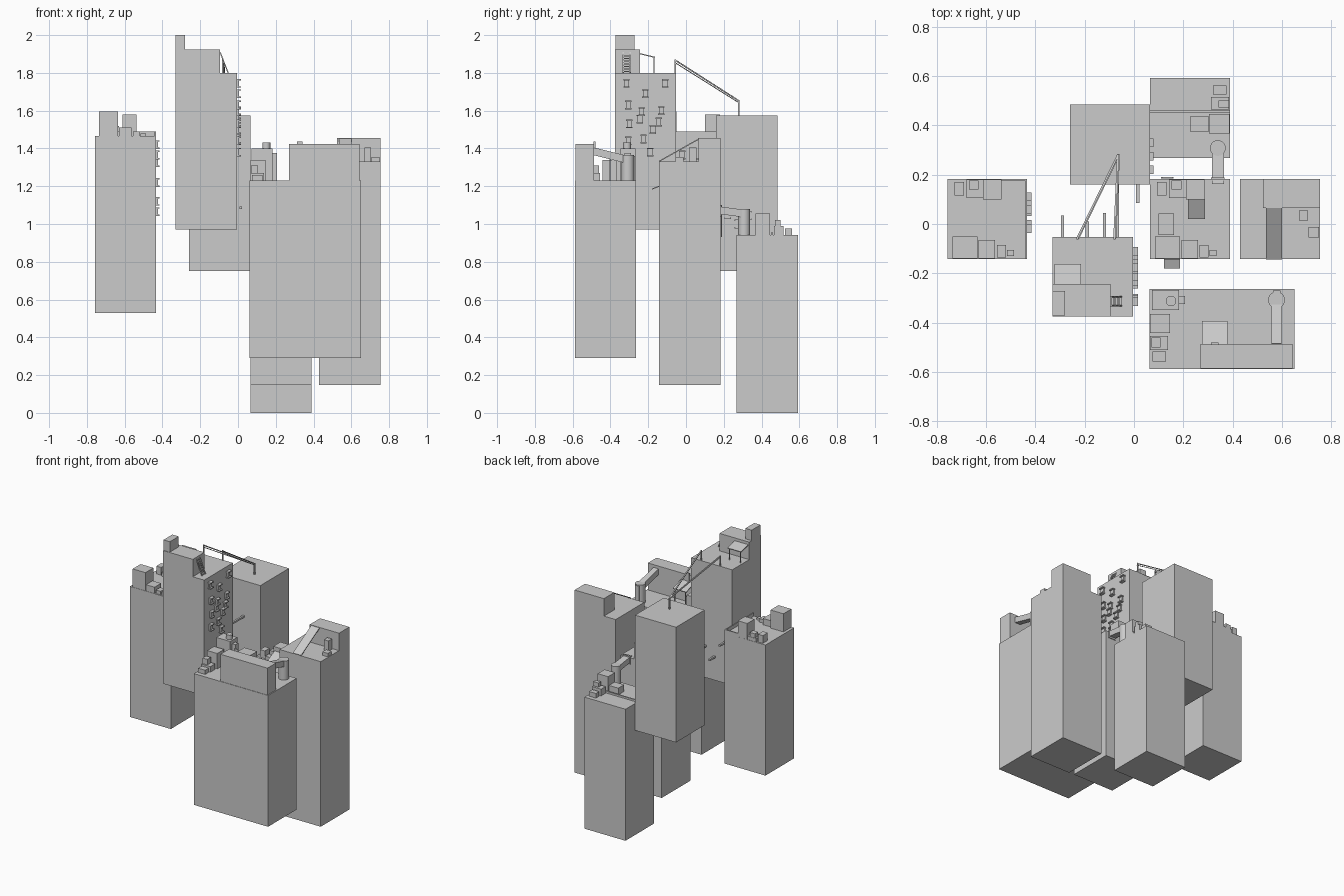
import bpy
from mathutils import Vector


def box(name, x0, x1, y0, y1, z0, z1):
    bpy.ops.mesh.primitive_cube_add(size=1, location=((x0 + x1) / 2, (y0 + y1) / 2, (z0 + z1) / 2))
    o = bpy.context.object
    o.name = name
    o.scale = (x1 - x0, y1 - y0, z1 - z0)
    return o


def cyl(name, x, y, z0, z1, r, sides=20):
    bpy.ops.mesh.primitive_cylinder_add(vertices=sides, radius=r, depth=z1 - z0, location=(x, y, (z0 + z1) / 2))
    o = bpy.context.object
    o.name = name
    bpy.ops.object.shade_smooth_by_angle()
    return o


def beam(name, p, q, w=0.008, h=0.008):
    p, q = Vector(p), Vector(q)
    bpy.ops.mesh.primitive_cube_add(size=1, location=(p + q) / 2)
    o = bpy.context.object
    o.name = name
    o.scale = (w, (q - p).length, h)
    d = (q - p).normalized()
    side = d.cross(Vector((0, 0, 1)))
    if side.length < 1e-4:
        side = Vector((1, 0, 0))
    side.normalize()
    up = side.cross(d)
    m = o.rotation_euler.to_matrix()
    for i in range(3):
        m[i][0], m[i][1], m[i][2] = side[i], d[i], up[i]
    o.rotation_euler = m.to_euler()
    return o


def awning(name, x0, x1, ya, za, yb, zb, floor=None):
    # sloped sheet, with optional posts under its free edge
    xm = (x0 + x1) / 2
    beam(name, (xm, ya, za), (xm, yb, zb), x1 - x0, 0.006)
    if floor is not None:
        for x in (x0 + 0.01, x1 - 0.01):
            box(name + "_post", x - 0.003, x + 0.003, yb - 0.01, yb - 0.004, floor, zb)


def ledge(x, y, z, depth=0.022):
    # window surround: sill, hood and shallow panel
    w = 0.017
    box("window_hood", x, x + depth, y - w, y + w, z + 0.016, z + 0.023)
    box("window_sill", x, x + depth, y - w, y + w, z - 0.023, z - 0.016)
    box("window_panel", x, x + depth * 0.5, y - w * 0.8, y + w * 0.8, z - 0.016, z + 0.016)


# towers
towers = {
    "left_tower": (-0.757, -0.433, -0.142, 0.182, 0.53, 1.465),
    "back_tower": (-0.26, 0.065, 0.16, 0.484, 0.75, 1.575),
    "tall_tower": (-0.33, -0.005, -0.376, -0.052, 0.972, 1.80),
    "low_tower": (0.065, 0.39, 0.268, 0.592, 0, 0.942),
    "middle_tower": (0.065, 0.39, -0.142, 0.182, 0.15, 1.087),
    "right_tower": (0.43, 0.755, -0.142, 0.182, 0.148, 1.33),
    "wide_tower": (0.062, 0.65, -0.588, -0.264, 0.29, 1.23),
}
for n, d in towers.items():
    box(n, *d)

# matching rooftop blocks on left and middle towers
for dx, z in ((0, 1.46), (0.822, 1.082)):
    for x0, x1, y0, y1, h in ((-0.737, -0.635, -0.14, -0.05, 0.135), (-0.63, -0.563, -0.14, -0.065, 0.05),
                              (-0.556, -0.52, -0.135, -0.085, 0.03), (-0.515, -0.487, -0.13, -0.105, 0.02),
                              (-0.728, -0.69, 0.115, 0.17, 0.06), (-0.67, -0.63, 0.14, 0.177, 0.06),
                              (-0.68, -0.612, 0.105, 0.18, 0.03), (-0.612, -0.537, 0.1, 0.181, 0.12)):
        box("roof_block", x0 + dx, x1 + dx, y0, y1, z, z + h)
box("left_parapet_side", -0.441, -0.433, -0.142, 0.182, 1.46, 1.49)
box("left_parapet_back", -0.54, -0.433, 0.174, 0.182, 1.46, 1.49)

# middle tower extras
box("middle_vent", 0.1, 0.162, -0.045, 0.042, 1.08, 1.13)
awning("middle_awning", 0.22, 0.287, 0.1, 1.17, 0.022, 1.13)
awning("front_canopy", 0.122, 0.187, -0.142, 1.20, -0.18, 1.185)
for x in (0.112, 0.158):
    beam("wall_ladder_rail", (x, 0.187, 0.93), (x, 0.187, 1.1), 0.006, 0.006)
for i in range(8):
    z = 0.94 + i * 0.021
    box("wall_ladder_rung", 0.112, 0.158, 0.185, 0.19, z, z + 0.005)

# tall tower rooftop
box("tall_house", -0.33, -0.095, -0.376, -0.244, 1.79, 1.925)
box("tall_top_block", -0.33, -0.28, -0.372, -0.272, 1.92, 2.0)
awning("tall_awning", -0.322, -0.215, -0.245, 1.902, -0.163, 1.882, 1.8)
for y in (-0.332, -0.295):
    beam("roof_ladder_rail", (-0.052, y, 1.80), (-0.095, y, 1.91), 0.006, 0.006)
for i in range(8):
    t = (i + 0.5) / 8
    x, z = -0.052 - 0.043 * t, 1.80 + 0.11 * t
    box("roof_ladder_rung", x - 0.003, x + 0.003, -0.332, -0.295, z - 0.003, z + 0.003)

# lines strung from tall tower to a mast on the back tower
box("line_mast", -0.069, -0.061, 0.276, 0.284, 1.57, 1.655)
for x in (-0.23, -0.08):
    box("line_post", x - 0.004, x + 0.004, -0.062, -0.054, 1.79, 1.872)
    beam("strung_line", (x, -0.058, 1.868), (-0.065, 0.28, 1.652), 0.008, 0.006)
    beam("strung_line_lower", (x + 0.006, -0.058, 1.854), (-0.059, 0.28, 1.642), 0.004, 0.004)

# wall pipes
for x, y0, y1, z in ((-0.29, -0.06, 0.035, 1.28), (-0.19, -0.06, 0.01, 1.14), (-0.12, -0.06, 0.045, 1.2),
                     (-0.068, -0.06, 0.16, 1.32), (0.015, 0.085, 0.165, 1.085)):
    beam("wall_pipe", (x, y0, z), (x, y1, z), 0.013, 0.013)

# window surrounds
for y, z in ((-0.315, 1.745), (-0.11, 1.745), (-0.215, 1.69), (-0.305, 1.63), (-0.235, 1.595), (-0.145, 1.54),
             (-0.3, 1.53), (-0.245, 1.555), (-0.175, 1.50), (-0.225, 1.45), (-0.305, 1.44), (-0.19, 1.38), (-0.13, 1.60)):
    ledge(-0.005, y, z)
for y, z in ((0.11, 1.42), (-0.02, 1.365), (0.06, 1.325), (0.09, 1.22), (0.0, 1.12), (0.05, 1.065)):
    ledge(-0.433, y, z, 0.018)
for y, z in ((0.22, 1.05), (0.275, 1.0), (0.33, 1.045)):
    ledge(0.065, y, z, 0.014)

# low tower rooftop
for x0, x1, y0, y1, z in ((0.305, 0.387, 0.368, 0.446, 1.055), (0.23, 0.303, 0.373, 0.438, 0.99),
                          (0.312, 0.385, 0.465, 0.515, 0.99), (0.343, 0.385, 0.472, 0.5, 1.02),
                          (0.32, 0.375, 0.525, 0.562, 0.975), (0.065, 0.39, 0.45, 0.46, 0.955)):
    box("low_roof_block", x0, x1, y0, y1, 0.94, z)
cyl("low_duct_stack", 0.34, 0.308, 0.94, 1.08, 0.032)
beam("low_duct", (0.34, 0.31, 1.055), (0.34, 0.16, 1.075), 0.048, 0.04)
box("low_duct_flange", 0.312, 0.368, 0.18, 0.188, 1.04, 1.1)

# right tower rooftop
box("right_house", 0.523, 0.755, 0.065, 0.182, 1.32, 1.455)
awning("right_ramp", 0.535, 0.6, 0.068, 1.45, -0.142, 1.332)
box("right_vent_tall", 0.67, 0.705, 0.015, 0.055, 1.32, 1.405)
box("right_vent_low", 0.708, 0.75, -0.055, -0.012, 1.32, 1.355)

# wide tower rooftop
box("wide_house", 0.27, 0.643, -0.585, -0.487, 1.22, 1.423)
awning("wide_awning", 0.275, 0.38, -0.487, 1.375, -0.395, 1.345, 1.23)
box("wide_awning_hook", 0.312, 0.342, -0.49, -0.48, 1.38, 1.438)
cyl("wide_duct_stack", 0.578, -0.308, 1.23, 1.365, 0.034)
beam("wide_duct", (0.578, -0.49, 1.385), (0.578, -0.308, 1.34), 0.042, 0.04)
box("duct_flange", 0.563, 0.595, -0.278, -0.27, 1.22, 1.36)
for x0, x1, y0, y1, z in ((0.072, 0.182, -0.348, -0.268, 1.40), (0.182, 0.207, -0.325, -0.292, 1.375),
                          (0.065, 0.145, -0.442, -0.364, 1.34), (0.065, 0.138, -0.51, -0.455, 1.27),
                          (0.07, 0.107, -0.5, -0.46, 1.31), (0.075, 0.13, -0.557, -0.517, 1.26)):
    box("wide_roof_block", x0, x1, y0, y1, 1.225, z)
cyl("water_tank", 0.15, -0.312, 1.39, 1.432, 0.021)
